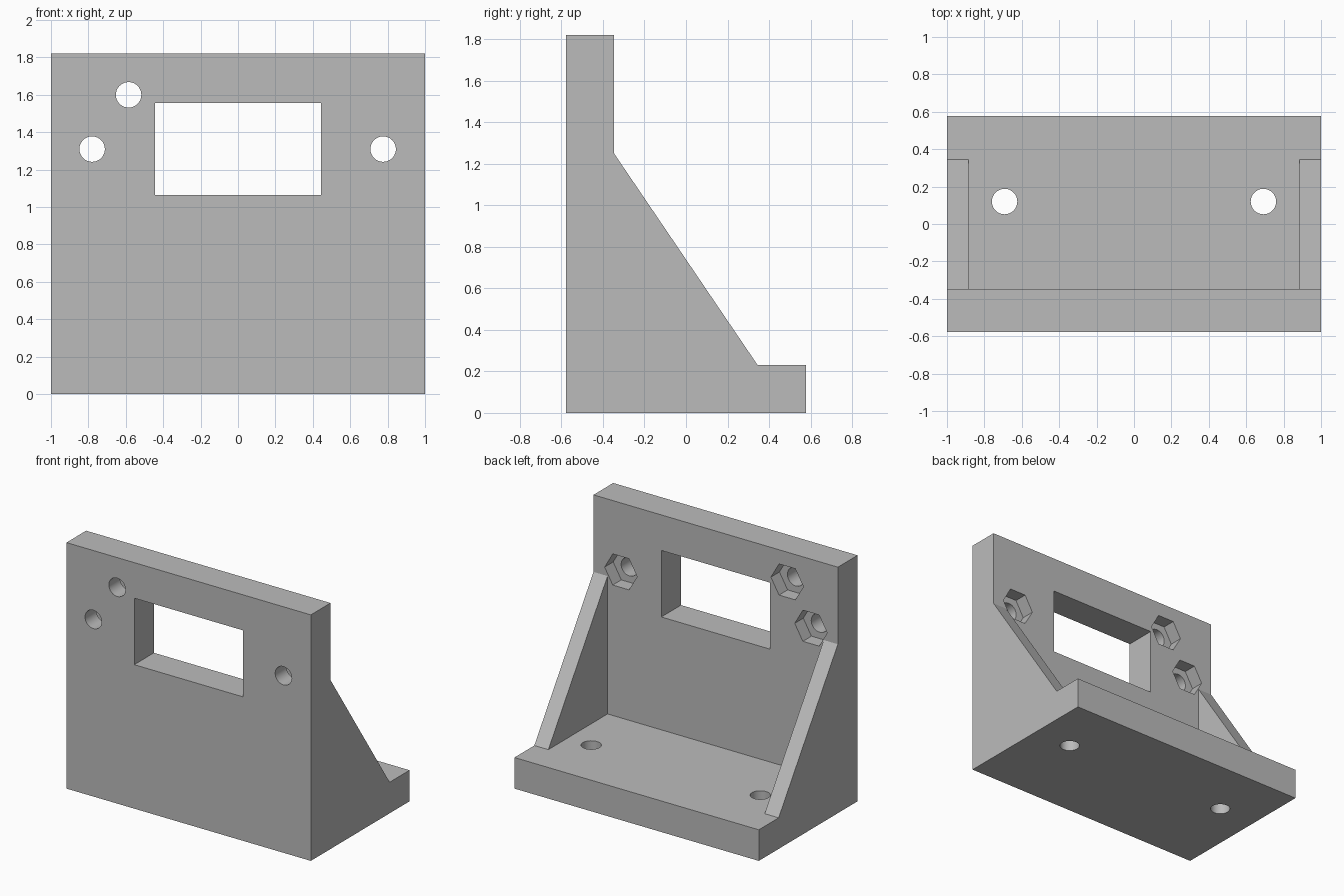
import bpy, bmesh
from math import pi, cos, sin
from mathutils import Vector

if "Cube" in bpy.data.objects:
    bpy.data.objects.remove(bpy.data.objects["Cube"], do_unlink=True)

FRONT, BACK, TOP = -0.577, 0.577, 1.82
WALL_Y, BASE_Z = -0.347, 0.23      # inner faces of wall and base
GUSSET_X = 0.885                   # inner face of each side gusset
HOLE_R, NUT_R, NUT_DEPTH = 0.068, 0.133, 0.1
OVER = 0.1                         # how far cutters overshoot

grey = bpy.data.materials.new("plain_grey")
grey.use_nodes = True
colour = (0.5, 0.5, 0.5, 1)
grey.diffuse_color = colour
grey.node_tree.nodes["Principled BSDF"].inputs["Base Color"].default_value = colour


def prism(name, outline, sweep):
    """Extrude a closed outline of 3D points along a sweep vector."""
    bm = bmesh.new()
    face = bm.faces.new([bm.verts.new(p) for p in outline])
    new = bmesh.ops.extrude_face_region(bm, geom=[face])["geom"]
    bmesh.ops.translate(bm, vec=Vector(sweep),
                        verts=[v for v in new if isinstance(v, bmesh.types.BMVert)])
    bmesh.ops.recalc_face_normals(bm, faces=bm.faces)
    mesh = bpy.data.meshes.new(name)
    bm.to_mesh(mesh)
    bm.free()
    mesh.materials.append(grey)
    obj = bpy.data.objects.new(name, mesh)
    bpy.context.collection.objects.link(obj)
    return obj


def ring(radius, sides):
    return [(radius * cos(2 * pi * i / sides), radius * sin(2 * pi * i / sides))
            for i in range(sides)]


def box(name, x, y, z):
    return prism(name, [(x[0], y[0], z[0]), (x[1], y[0], z[0]),
                        (x[1], y[1], z[0]), (x[0], y[1], z[0])], (0, 0, z[1] - z[0]))


# Side profile swept across the full width
profile = [(FRONT, 0), (BACK, 0), (BACK, BASE_Z), (0.345, BASE_Z),
           (WALL_Y, 1.25), (WALL_Y, TOP), (FRONT, TOP)]
bracket = prism("mounting_bracket", [(-1, y, z) for y, z in profile], (2, 0, 0))

# Space between the gussets, and the window
cutters = [
    box("gusset_gap", (-GUSSET_X, GUSSET_X), (WALL_Y, BACK + OVER), (BASE_Z, TOP + OVER)),
    box("window_cut", (-0.445, 0.445), (FRONT - OVER, WALL_Y + OVER), (1.065, 1.557)),
]

# Wall holes with hexagonal nut pockets on the inner face
for x, z in [(-0.585, 1.6), (-0.78, 1.31), (0.776, 1.31)]:
    cutters.append(prism("wall_hole", [(x + a, FRONT - OVER, z + b) for a, b in ring(HOLE_R, 48)],
                         (0, WALL_Y - FRONT + 2 * OVER, 0)))
    cutters.append(prism("nut_pocket", [(x + a, WALL_Y - NUT_DEPTH, z + b) for a, b in ring(NUT_R, 6)],
                         (0, NUT_DEPTH + OVER, 0)))

# Base holes
for x in (-0.692, 0.692):
    cutters.append(prism("base_hole", [(x + a, 0.12 + b, -OVER) for a, b in ring(HOLE_R, 48)],
                         (0, 0, BASE_Z + 2 * OVER)))

# Cut everything out, then drop the cutters
bpy.context.view_layer.objects.active = bracket
for cutter in cutters:
    mod = bracket.modifiers.new("cut", "BOOLEAN")
    mod.operation, mod.solver, mod.object = "DIFFERENCE", "EXACT", cutter
    bpy.ops.object.modifier_apply(modifier=mod.name)
    bpy.data.objects.remove(cutter, do_unlink=True)

# Smooth hole walls, crisp edges elsewhere
bpy.ops.object.select_all(action="DESELECT")
bracket.select_set(True)
bpy.ops.object.shade_smooth_by_angle(angle=pi / 6)
